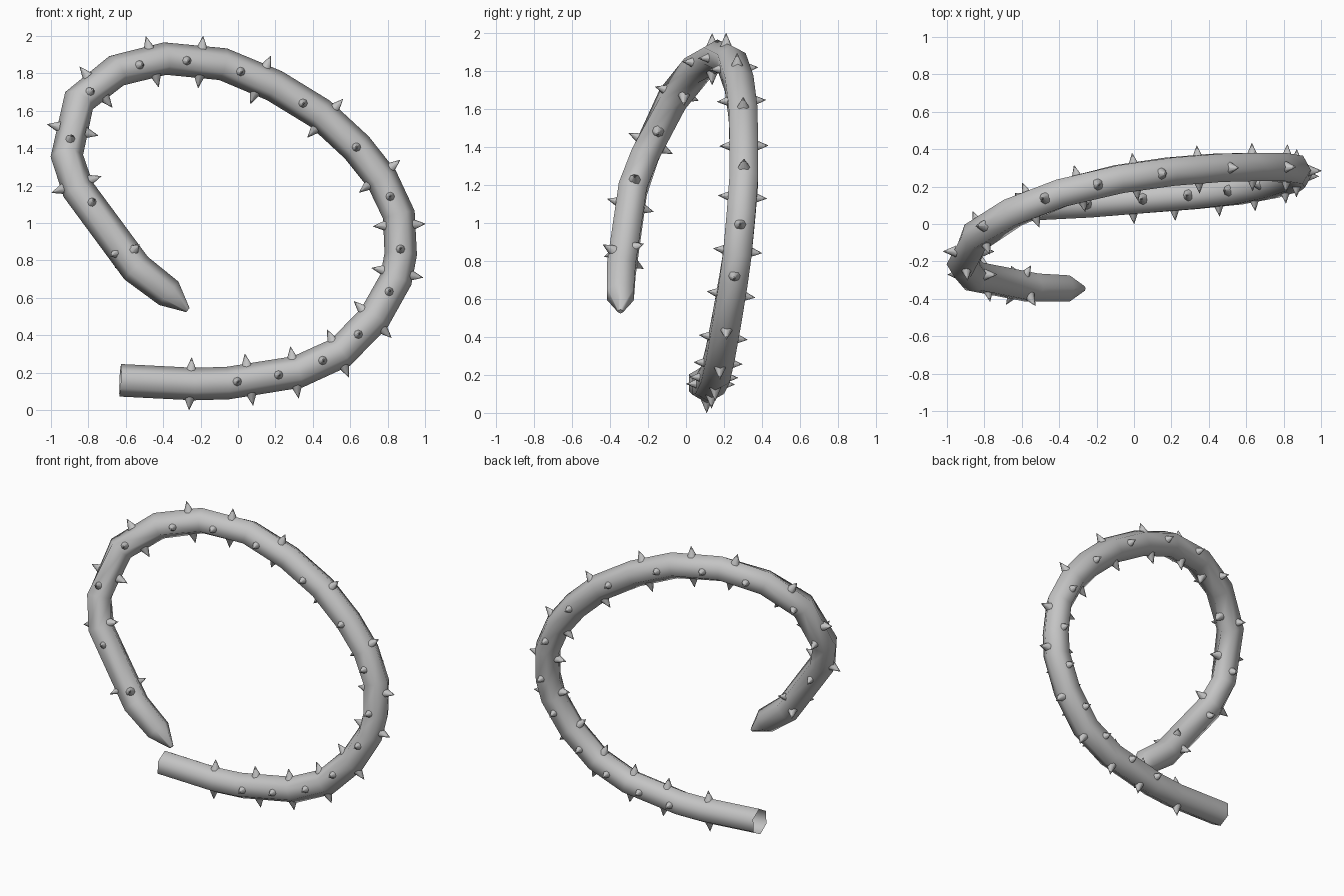
import bpy, bmesh, math
from mathutils import Vector, Matrix

cube = bpy.data.objects.get("Cube")
if cube:
    bpy.data.objects.remove(cube, do_unlink=True)

grey = bpy.data.materials.new("plain_grey")
grey.use_nodes = True
grey.diffuse_color = (0.55, 0.55, 0.55, 1)
grey.node_tree.nodes["Principled BSDF"].inputs["Base Color"].default_value = (0.55, 0.55, 0.55, 1)

RADIUS = 0.087
FRONT = Vector((0, -1, 0))

# Centre line of the stem, from the cut end to the tip
PATH = [Vector(p) for p in (
    (-.63, .09, .145), (-.235, .11, .125), (-.055, .125, .13), (.32, .155, .19),
    (.55, .18, .295), (.73, .215, .48), (.845, .25, .685), (.87, .27, .82),
    (.86, .29, 1.03), (.77, .305, 1.22), (.635, .305, 1.39), (.44, .30, 1.57),
    (.195, .28, 1.72), (-.08, .24, 1.835), (-.39, .165, 1.865), (-.65, .06, 1.80),
    (-.85, -.07, 1.64), (-.915, -.215, 1.345), (-.855, -.28, 1.165),
    (-.545, -.34, .745), (-.37, -.345, .61), (-.268, -.345, .52))]


def frame(tangent):
    """Front and outward directions square to the tangent."""
    t = tangent.normalized()
    f = (FRONT - t * FRONT.dot(t)).normalized()
    return f, t.cross(f)


def finish(bm, name):
    me = bpy.data.meshes.new(name)
    bm.to_mesh(me)
    bm.free()
    me.materials.append(grey)
    ob = bpy.data.objects.new(name, me)
    bpy.context.collection.objects.link(ob)
    return ob


# Six-sided stem, open at the cut end and closed at the tip
bm = bmesh.new()
rings = []
last = len(PATH) - 1
for i, p in enumerate(PATH):
    before = (p - PATH[max(i - 1, 0)]).normalized()
    after = (PATH[min(i + 1, last)] - p).normalized()
    f, o = frame(before + after)
    r = RADIUS
    if i == last:
        r = 0.014
    elif i == last - 1:
        r = 0.081
    rings.append([bm.verts.new(p + r * (o * math.cos(a) + f * math.sin(a)))
                  for a in (k * math.pi / 3 for k in range(6))])
for a, b in zip(rings, rings[1:]):
    for k in range(6):
        bm.faces.new((a[k], a[k - 1], b[k - 1], b[k]))
bm.faces.new(rings[-1])
bmesh.ops.recalc_face_normals(bm, faces=bm.faces)
for face in bm.faces:
    face.smooth = len(face.verts) == 4 and face.calc_center_median().x is not None
finish(bm, "stem")


def locate(x, z):
    """Nearest place on the centre line, with its tangent."""
    best = None
    for a, b in zip(PATH, PATH[1:]):
        d = b - a
        flat = Vector((d.x, d.z))
        u = Vector((x - a.x, z - a.z)).dot(flat) / flat.length_squared
        q = a + d * min(max(u, 0), 1)
        gap = (q.x - x) ** 2 + (q.z - z) ** 2
        if best is None or gap < best[0]:
            best = (gap, q, d)
    return best[1], best[2]


# Stations alternate: outer and inner pair, then front and back pair
STATIONS = (
    (-.255, .12), (-.01, .14), (.06, .14), (.21, .18), (.30, .20), (.45, .24),
    (.53, .30), (.65, .37), (.72, .47), (.82, .60), (.85, .72), (.88, .84),
    (.87, .975), (.81, 1.12), (.75, 1.23), (.63, 1.39), (.47, 1.55), (.35, 1.64),
    (.12, 1.75), (.01, 1.81), (-.20, 1.845), (-.29, 1.86), (-.46, 1.855),
    (-.55, 1.82), (-.765, 1.72), (-.81, 1.66), (-.89, 1.485), (-.88, 1.40),
    (-.87, 1.19), (-.79, 1.08), (-.59, .81), (-.62, .84))
TWIST = {29: -17, 30: 50, 31: 35}

bm = bmesh.new()
for i, (x, z) in enumerate(STATIONS):
    q, d = locate(x, z)
    f, o = frame(d)
    axis = f if i % 2 else o
    surface = RADIUS * (math.cos(math.pi / 6) if i % 2 else 1)
    turn = math.radians(TWIST.get(i, 0))
    axis = Matrix.Rotation(turn, 3, d.normalized()) @ axis
    for side in (axis, -axis):
        place = Matrix.Translation(q + side * (surface + 0.018))
        turned = side.to_track_quat('Z', 'Y').to_matrix().to_4x4()
        bmesh.ops.create_cone(bm, cap_ends=True, segments=8, radius1=0.031,
                              radius2=0.001, depth=0.07, matrix=place @ turned)
for face in bm.faces:
    face.smooth = len(face.verts) == 4
finish(bm, "thorns")

# Keep the crease between each thorn's side and base
for ob in bpy.context.scene.objects:
    ob.select_set(ob.name == "thorns")
bpy.context.view_layer.objects.active = bpy.data.objects["thorns"]
bpy.ops.object.shade_smooth_by_angle(angle=math.radians(50))

# Rest the lowest thorn on the ground
low = min(v.co.z for n in ("stem", "thorns") for v in bpy.data.objects[n].data.vertices)
for n in ("stem", "thorns"):
    bpy.data.objects[n].data.transform(Matrix.Translation((0, 0, -low)))
